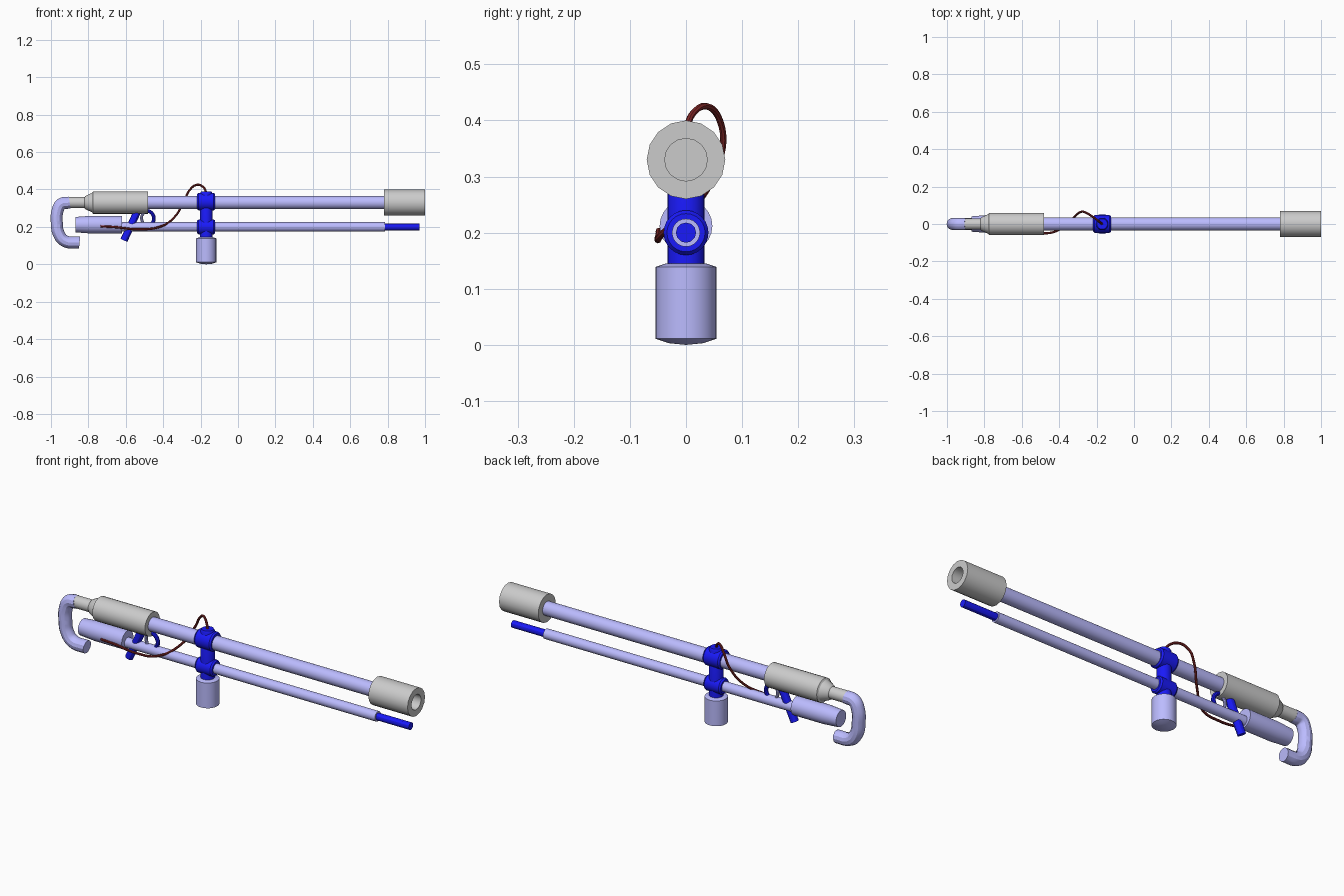
import bpy, bmesh, math
from mathutils import Vector, Matrix

if "Cube" in bpy.data.objects:
    bpy.data.objects.remove(bpy.data.objects["Cube"])


def material(name, rgb):
    m = bpy.data.materials.new(name)
    m.diffuse_color = (*rgb, 1)
    m.use_nodes = True
    m.node_tree.nodes["Principled BSDF"].inputs["Base Color"].default_value = m.diffuse_color
    return m


PALE = material("pale_blue", (0.5, 0.5, 1.0))
BLUE = material("deep_blue", (0.01, 0.01, 0.95))
RED = material("dark_red", (0.22, 0.02, 0.02))


def finish(ob, mat):
    if mat:
        ob.data.materials.append(mat)
    bpy.ops.object.select_all(action='DESELECT')
    ob.select_set(True)
    bpy.context.view_layer.objects.active = ob
    bpy.ops.object.shade_smooth_by_angle(angle=math.radians(30))
    return ob


def lathe(name, profile, origin, axis, mat=None, sides=24):
    """Revolve (radius, distance) points around an axis through origin."""
    bm = bmesh.new()
    rings = []
    for r, d in profile:
        if r == 0:
            rings.append([bm.verts.new((0, 0, d))])
        else:
            rings.append([bm.verts.new((r * math.cos(2 * math.pi * i / sides),
                                        r * math.sin(2 * math.pi * i / sides), d))
                          for i in range(sides)])
    for a, b in zip(rings, rings[1:]):
        for i in range(sides):
            j = (i + 1) % sides
            quad = [a[i % len(a)], a[j % len(a)], b[j % len(b)], b[i % len(b)]]
            bm.faces.new(list(dict.fromkeys(quad)))
    bmesh.ops.recalc_face_normals(bm, faces=bm.faces)
    rot = Vector((0, 0, 1)).rotation_difference(Vector(axis)).to_matrix().to_4x4()
    bm.transform(Matrix.Translation(origin) @ rot)
    me = bpy.data.meshes.new(name)
    bm.to_mesh(me)
    bm.free()
    ob = bpy.data.objects.new(name, me)
    bpy.context.collection.objects.link(ob)
    return finish(ob, mat)


def rod(name, r, start, end, mat=None, sides=24):
    start, end = Vector(start), Vector(end)
    length = (end - start).length
    return lathe(name, [(0, 0), (r, 0), (r, length), (0, length)],
                 start, (end - start).normalized(), mat, sides)


def pipe(name, points, r, mat, res=3):
    cu = bpy.data.curves.new(name, 'CURVE')
    cu.dimensions = '3D'
    cu.bevel_depth = r
    cu.bevel_resolution = res
    cu.resolution_u = 8
    cu.use_fill_caps = True
    sp = cu.splines.new('BEZIER')
    sp.bezier_points.add(len(points) - 1)
    for bp, p in zip(sp.bezier_points, points):
        bp.co = p
        bp.handle_left_type = bp.handle_right_type = 'AUTO'
    ob = bpy.data.objects.new(name, cu)
    bpy.context.collection.objects.link(ob)
    bpy.ops.object.select_all(action='DESELECT')
    ob.select_set(True)
    bpy.context.view_layer.objects.active = ob
    bpy.ops.object.convert(target='MESH')
    return finish(bpy.context.object, mat)


X = (1, 0, 0)
Z = (0, 0, 1)
TOP, LOW, POST = 0.33, 0.20, -0.17

# Upper tube with its hollow end sleeve and rear body
rod("upper_tube", 0.035, (-0.50, 0, TOP), (0.80, 0, TOP), PALE)
lathe("end_sleeve", [(0, 0), (0.07, 0), (0.07, 0.22), (0.038, 0.22),
                     (0.038, 0.08), (0, 0.08)], (0.78, 0, TOP), X, None, 16)
lathe("rear_body", [(0, 0), (0.030, 0), (0.030, 0.09), (0.036, 0.095), (0.052, 0.13),
                    (0.060, 0.135), (0.060, 0.43), (0, 0.43)],
      (-0.91, 0, TOP), X)

# Hooked rear pipe
pipe("rear_hook", [(-0.90, 0, TOP), (-0.945, 0, 0.322), (-0.965, 0, 0.285),
                   (-0.969, 0, 0.225), (-0.957, 0, 0.160), (-0.925, 0, 0.124),
                   (-0.847, 0, 0.116)], 0.032, PALE, 4)

# Lower tube, thin tip and rear grip
rod("lower_tube", 0.025, (-0.63, 0, LOW), (0.785, 0, LOW), PALE)
rod("lower_tip", 0.018, (0.77, 0, LOW), (0.97, 0, LOW), BLUE, 12)
lathe("rear_grip", [(0, 0), (0.041, 0), (0.047, 0.08), (0.047, 0.25), (0, 0.25)],
      (-0.87, 0, 0.212), X, PALE)

# Slanted handle, guard and trigger
rod("slanted_handle", 0.020, (-0.61, 0, 0.128), (-0.53, 0, 0.30), BLUE, 12)
pipe("trigger_guard", [(-0.535, 0, 0.275), (-0.49, 0, 0.287), (-0.455, 0, 0.265),
                       (-0.455, 0, 0.225), (-0.49, 0, 0.203), (-0.54, 0, 0.21)],
     0.010, BLUE)
pipe("trigger", [(-0.495, 0, 0.285), (-0.515, 0, 0.255), (-0.505, 0, 0.21)],
     0.008, PALE)

# Post with two clamps and the foot
lathe("post", [(0, 0), (0.033, 0), (0.033, 0.245), (0.028, 0.255), (0, 0.255)],
      (POST, 0, 0.135), Z, BLUE)
for name, z, r in (("upper_clamp", TOP + 0.005, 0.047), ("lower_clamp", LOW, 0.040)):
    lathe(name, [(0, 0), (r - 0.006, 0), (r, 0.008), (r, 0.088),
                 (r - 0.006, 0.096), (0, 0.096)], (POST - 0.048, 0, z), X, BLUE)
lathe("foot", [(0, 0), (0.03, 0.003), (0.054, 0.011), (0.054, 0.139),
               (0.036, 0.145), (0, 0.145)], (POST, 0, 0), Z, PALE)

# Loose cable from the grip to the post top
pipe("cable", [(-0.735, -0.048, 0.203), (-0.66, -0.048, 0.199), (-0.53, -0.050, 0.187),
               (-0.42, -0.040, 0.200), (-0.34, 0.020, 0.252), (-0.285, 0.064, 0.345),
               (-0.26, 0.062, 0.395), (-0.22, 0.038, 0.425), (-0.185, 0.012, 0.412),
               (-0.17, 0.0, 0.385)], 0.006, RED, 2)
